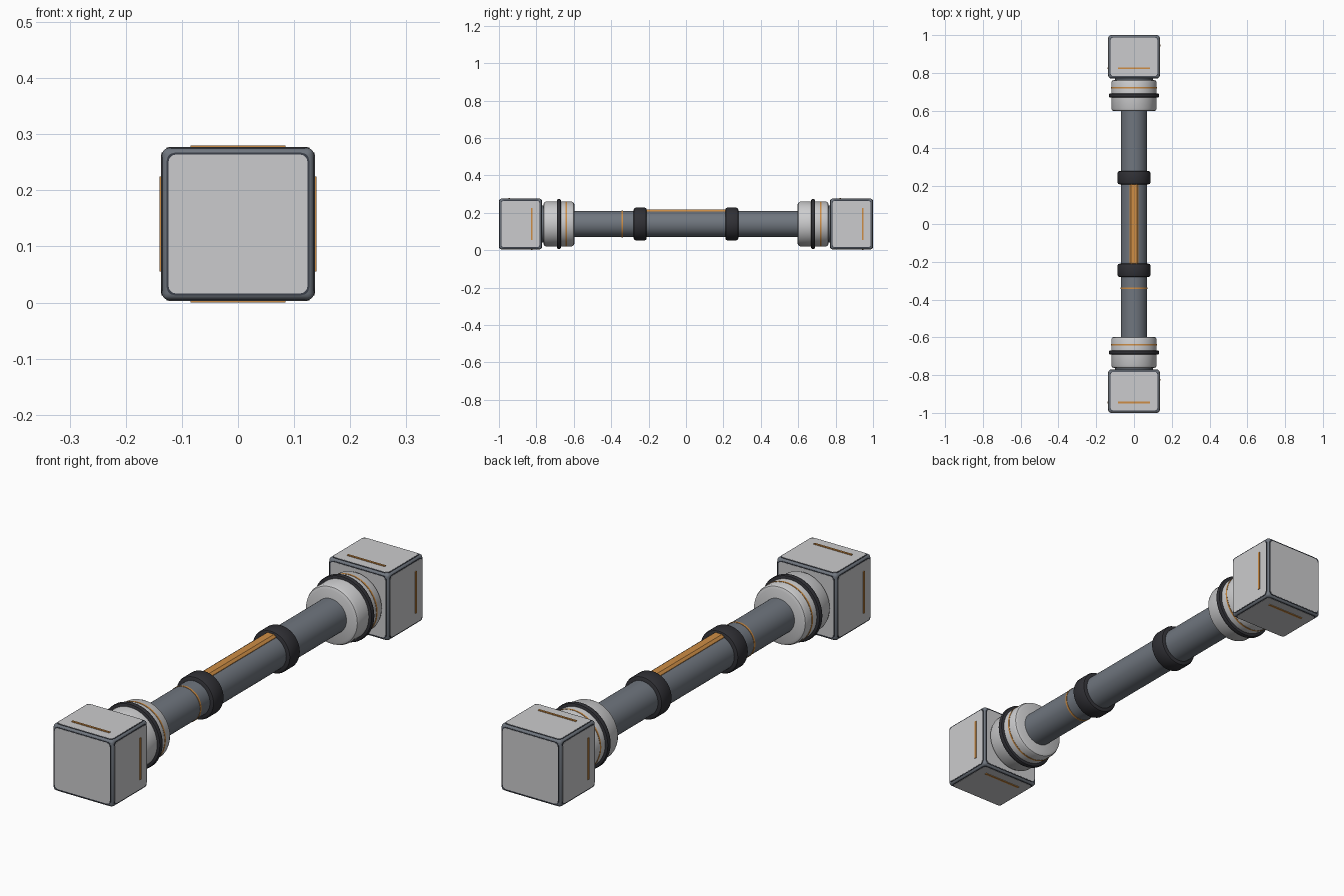
import bpy, bmesh, math
from mathutils import Vector

if "Cube" in bpy.data.objects:
    bpy.data.objects.remove(bpy.data.objects["Cube"])

CZ = 0.14  # height of the long axis


def material(name, rgb):
    m = bpy.data.materials.new(name)
    m.diffuse_color = (*rgb, 1)
    m.use_nodes = True
    m.node_tree.nodes["Principled BSDF"].inputs["Base Color"].default_value = m.diffuse_color
    return m


LIGHT = material("light grey", (0.60, 0.60, 0.61))
SLATE = material("slate grey", (0.16, 0.18, 0.21))
DARK = material("charcoal", (0.030, 0.030, 0.036))
SEAM = material("dark seam", (0.045, 0.052, 0.07))
ORANGE = material("amber", (0.62, 0.27, 0.06))


def finish(bm, name, mat, angle=35):
    bmesh.ops.recalc_face_normals(bm, faces=bm.faces)
    me = bpy.data.meshes.new(name)
    bm.to_mesh(me)
    bm.free()
    me.materials.append(mat)
    ob = bpy.data.objects.new(name, me)
    bpy.context.collection.objects.link(ob)
    bpy.ops.object.select_all(action='DESELECT')
    ob.select_set(True)
    bpy.context.view_layer.objects.active = ob
    bpy.ops.object.shade_smooth_by_angle(angle=math.radians(angle))
    return ob


def lathe(name, profile, mat, sides=48):
    """Revolve (y, radius) points around the long axis, with capped ends."""
    bm = bmesh.new()
    rings = []
    for y, r in profile:
        rings.append([bm.verts.new((r * math.cos(2 * math.pi * i / sides), y,
                                    CZ + r * math.sin(2 * math.pi * i / sides)))
                      for i in range(sides)])
    for a, b in zip(rings, rings[1:]):
        for i in range(sides):
            j = (i + 1) % sides
            bm.faces.new((a[i], a[j], b[j], b[i]))
    bm.faces.new(rings[0])
    bm.faces.new(rings[-1])
    return finish(bm, name, mat)


def drum(name, y0, y1, r, mat, bevel=0.0):
    b = bevel
    if b:
        k = 0.3 * b
        profile = [(y0, r - b), (y0 + k, r - k), (y0 + b, r),
                   (y1 - b, r), (y1 - k, r - k), (y1, r - b)]
    else:
        profile = [(y0, r), (y1, r)]
    return lathe(name, profile, mat)


def box(name, centre, half, mat, bevel=0.0, axis=None, segments=3):
    """Box; bevels all edges, or only those running along one axis."""
    bm = bmesh.new()
    bmesh.ops.create_cube(bm, size=2)
    for v in bm.verts:
        v.co = Vector([c + h * s for c, h, s in zip(centre, half, v.co)])
    if bevel:
        edges = [e for e in bm.edges if axis is None or
                 abs((e.verts[0].co - e.verts[1].co).normalized()[axis]) > 0.9]
        bmesh.ops.bevel(bm, geom=edges, offset=bevel, segments=segments,
                        profile=0.5, affect='EDGES')
    return finish(bm, name, mat)


def plate(name, centre, half, axis, sign, inset, rise, mat):
    """Thin rounded plate lying on one side of a block."""
    c = list(centre)
    c[axis] += sign * half[axis]
    h = [x - inset for x in half]
    h[axis] = rise
    return box(name, c, h, mat, 0.014, axis)


# Central shaft with grip rings and marker band
drum("shaft", -0.79, 0.79, 0.07, SLATE)
drum("marker_band", -0.344, -0.336, 0.0715, ORANGE)
for tag, y in (("front", -0.245), ("back", 0.245)):
    drum(tag + "_grip_ring", y - 0.035, y + 0.035, 0.087, DARK, 0.010)
box("top_light_strip", (0, 0, CZ + 0.066), (0.024, 0.215, 0.011), ORANGE,
    0.009, 1, 1)

HALF = (0.1355, 0.1135, 0.1355)
for tag, s in (("front", -1), ("back", 1)):
    # Collar between shaft and end block
    yc = s * 0.68
    drum(tag + "_collar", yc - 0.083, yc + 0.083, 0.12, LIGHT, 0.015)
    drum(tag + "_collar_line", yc + 0.037, yc + 0.044, 0.1212, ORANGE)
    drum(tag + "_collar_seal", yc - 0.011, yc + 0.011, 0.133, DARK, 0.007)
    drum(tag + "_neck", s * 0.77 - 0.02, s * 0.77 + 0.02, 0.10, SLATE)

    # End block frame
    c = (0, s * 0.885, CZ)
    box(tag + "_block_frame", c, HALF, SLATE, 0.012)
    for axis in range(3):
        for sign in (-1, 1):
            side = tag + "_" + "xyz"[axis] + ("_plus" if sign > 0 else "_minus")
            # Cover panel with its dark seam
            plate(side + "_seam", c, HALF, axis, sign, 0.0085, 0.0007, SEAM)
            plate(side + "_panel", c, HALF, axis, sign, 0.0115, 0.0015, LIGHT)
            if axis == 1:
                continue
            # Accent line on the four long sides
            shift = 0.06 if (axis == 0) == (sign > 0) else -0.06
            p = [0, c[1] + shift, CZ]
            p[axis] += sign * (HALF[axis] + 0.0015)
            h = [0.085, 0.0042, 0.085]
            h[axis] = 0.003
            box(side + "_accent_line", p, h, ORANGE)
